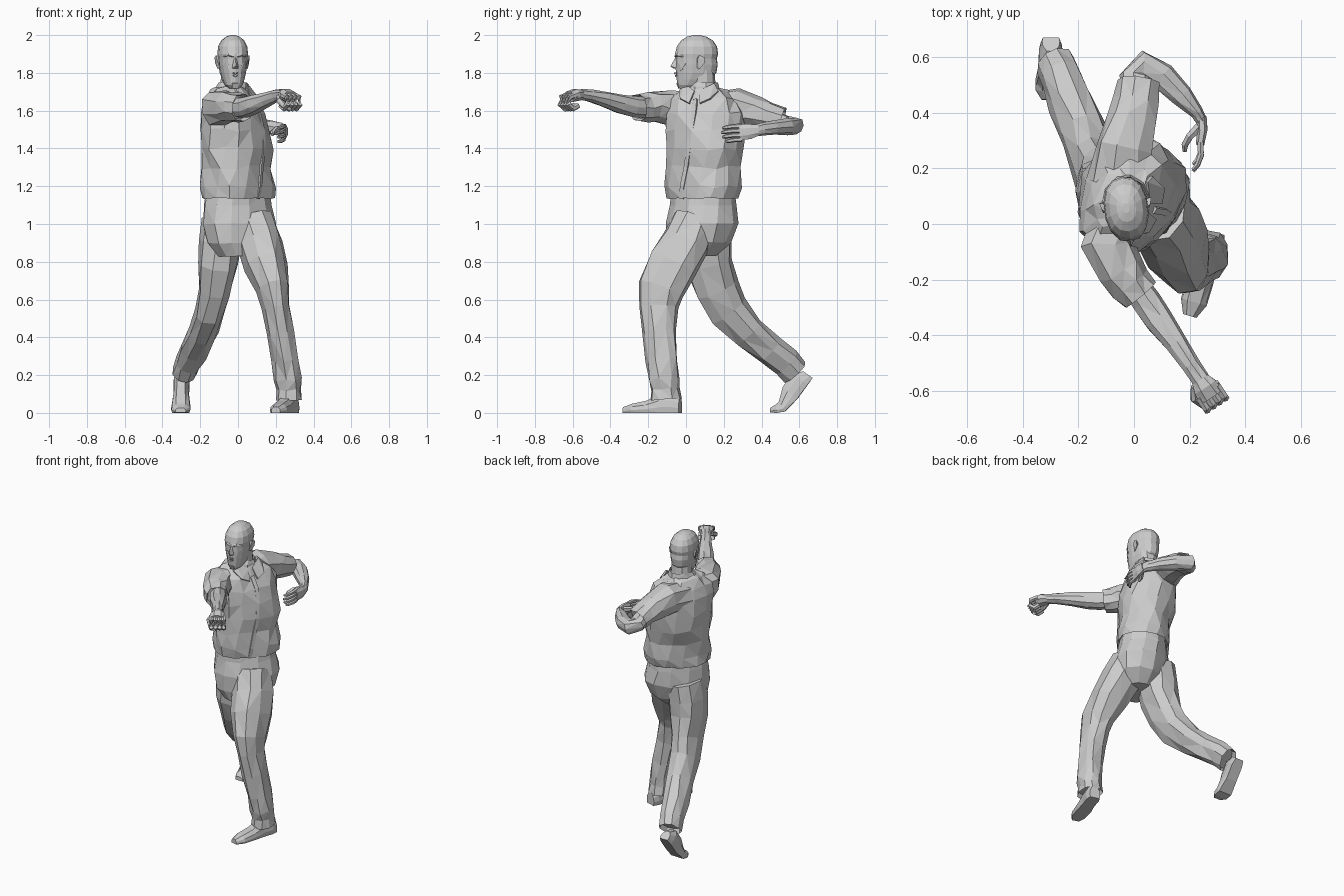
import bpy, bmesh, math, random
from mathutils import Vector as V
random.seed(4)


def mesh(name, bm):
    bmesh.ops.recalc_face_normals(bm, faces=bm.faces[:])
    me = bpy.data.meshes.new(name)
    bm.to_mesh(me)
    bm.free()
    ob = bpy.data.objects.new(name, me)
    bpy.context.collection.objects.link(ob)
    return ob


def loft(name, rings, jitter=0.0, hollow=None):
    """Skin closed rings; hollow = 0 or -1 recesses that end like an open hem."""
    bm = bmesh.new()
    rows = []
    for i, r in enumerate(rings):
        j = jitter if 0 < i < len(rings) - 1 else jitter * 0.4
        rows.append([bm.verts.new(p + V([random.uniform(-j, j) for _ in range(3)])) for p in r])
    n = len(rows[0])
    for a, b in zip(rows, rows[1:]):
        for k in range(n):
            bm.faces.new((a[k], a[(k + 1) % n], b[(k + 1) % n], b[k]))
    caps = [bm.faces.new(rows[0]), bm.faces.new(rows[-1])]
    bmesh.ops.recalc_face_normals(bm, faces=bm.faces[:])
    if hollow is not None:
        bmesh.ops.inset_region(bm, faces=[caps[hollow]], thickness=0.01, depth=-0.03)
    bmesh.ops.triangulate(bm, faces=bm.faces[:])
    return mesh(name, bm)


def ring(c, u, v, n, p=0.88):
    out = []
    for k in range(n):
        a = 2 * math.pi * (k + 0.5) / n
        x, y = math.cos(a), math.sin(a)
        out.append(c + u * math.copysign(abs(x) ** p, x) + v * math.copysign(abs(y) ** p, y))
    return out


def trunk(name, table, n=14, jitter=0.0, hollow=None):
    """Horizontal rings: (x, y, z, half width, half depth, yaw)."""
    rings = []
    for x, y, z, a, b, yaw in table:
        t = math.radians(yaw)
        u, v = V((math.cos(t), math.sin(t), 0)), V((-math.sin(t), math.cos(t), 0))
        rings.append(ring(V((x, y, z)), u * a, v * b, n))
    return loft(name, rings, jitter, hollow)


def limb(name, table, ref=(0, 0, 1), n=8, jitter=0.0, hollow=None):
    """Rings across a path: (x, y, z, half width, half height)."""
    pts = [V(r[:3]) for r in table]
    rings = []
    for i, r in enumerate(table):
        t = (pts[min(i + 1, len(pts) - 1)] - pts[max(i - 1, 0)]).normalized()
        u = t.cross(V(ref)).normalized()
        rings.append(ring(pts[i], u * r[3], u.cross(t) * r[4], n))
    return loft(name, rings, jitter, hollow)


def hull(name, pts):
    bm = bmesh.new()
    for p in pts:
        bm.verts.new(p)
    bmesh.ops.convex_hull(bm, input=bm.verts[:])
    return mesh(name, bm)


def shoe(name, table):
    """Stations along the sole: (x, y, z, half width, height)."""
    pts = [V(r[:3]) for r in table]
    rings = []
    for i, r in enumerate(table):
        t = (pts[min(i + 1, len(pts) - 1)] - pts[max(i - 1, 0)]).normalized()
        s = t.cross(V((0, 0, 1))).normalized()
        up, w, h = s.cross(t), r[3], r[4]
        sec = [(-.9, 0), (.9, 0), (1, .3), (.9, .65), (.5, 1), (-.5, 1), (-.9, .65), (-1, .3)]
        rings.append([pts[i] + s * w * a + up * h * b for a, b in sec])
    loft(name, rings)


# Shirt body, twisted so the chest turns toward +x
SHIRT = [(0, .09, 1.135, .205, .16, 43), (0, .09, 1.2, .212, .165, 47), (-.005, .095, 1.3, .2, .165, 54),
         (-.01, .1, 1.4, .212, .175, 60), (-.02, .1, 1.5, .22, .172, 65), (-.03, .1, 1.59, .215, .155, 68),
         (-.04, .095, 1.66, .19, .125, 68), (-.04, .09, 1.705, .125, .095, 68), (-.035, .085, 1.725, .08, .075, 60)]
trunk("shirt_body", SHIRT, 14, .011, 0)

# Button strip down the shirt front
strip = []
for x, y, z, a, b, yaw in SHIRT[:7]:
    t = math.radians(yaw)
    strip.append((x + math.sin(t) * b * .97, y - math.cos(t) * b * .97, z, .016, .008))
limb("button_strip", strip, ref=(.85, -.5, 0), n=4)

# Sleeves
limb("right_sleeve", [(-.05, .03, 1.6, .1, .1), (-.095, -.08, 1.615, .098, .1), (-.045, -.17, 1.62, .086, .085),
                      (-.01, -.215, 1.618, .078, .078), (.025, -.255, 1.615, .074, .074)], n=9, jitter=.007, hollow=-1)
limb("left_sleeve", [(-.05, .15, 1.6, .12, .1), (-.035, .27, 1.615, .1, .1), (-.005, .37, 1.59, .088, .088),
                     (.01, .44, 1.572, .08, .074), (.018, .51, 1.55, .076, .066)], n=9, jitter=.007, hollow=-1)

# Collar: standing band and two pointed flaps
trunk("collar_band", [(-.035, .09, 1.68, .1, .09, 60), (-.032, .09, 1.725, .085, .08, 60),
                      (-.028, .095, 1.75, .074, .072, 60)], 10, .003, -1)
c, s, up = V((.94, -.34, 0)), V((.34, .94, 0)), V((0, 0, 1))
base = V((-.035, .09, 0))
for side, name in ((-1, "right_collar_flap"), (1, "left_collar_flap")):
    pts = []
    for f, w, z in ((.05, .085, 1.74), (.085, .015, 1.70), (.125, .03, 1.635), (.115, .085, 1.66), (.06, .11, 1.70)):
        q = base + c * f + s * side * w + up * z
        pts += [q, q + c * .01 + up * .006]
    hull(name, pts)

# Trousers: hips and two legs
trunk("trouser_hips", [(.01, .04, .83, .12, .11, 38), (.01, .065, .9, .185, .15, 38), (.008, .085, 1.0, .207, .165, 38),
                       (0, .09, 1.1, .19, .155, 41), (0, .09, 1.17, .18, .145, 43)], 12, .005)
limb("left_trouser_leg", [(.08, .05, 1.02, .11, .12), (.115, 0, .9, .122, .13), (.15, -.07, .78, .112, .135),
                          (.185, -.135, .655, .09, .125), (.2, -.145, .56, .078, .1), (.225, -.14, .43, .074, .092),
                          (.25, -.125, .28, .07, .085), (.263, -.113, .18, .072, .085), (.268, -.108, .125, .065, .075),
                          (.27, -.105, .07, .07, .085)],
     ref=(0, 1, 0), n=9, jitter=.007, hollow=-1)
limb("right_trouser_leg", [(-.08, .12, 1.02, .11, .12), (-.095, .11, .9, .115, .13), (-.105, .125, .78, .105, .125),
                           (-.125, .165, .65, .088, .118), (-.15, .225, .54, .08, .11), (-.185, .33, .43, .078, .092),
                           (-.23, .44, .335, .075, .082), (-.265, .525, .265, .07, .08), (-.285, .575, .215, .066, .078)],
     ref=(0, 1, 0), n=9, jitter=.007, hollow=-1)

# Shoes: front one flat, back one up on its toes
shoe("left_shoe", [(.292, -.03, 0, .035, .08), (.282, -.065, 0, .045, .1), (.262, -.13, 0, .043, .1),
                   (.237, -.2, 0, .05, .065), (.215, -.28, 0, .048, .048), (.2, -.33, 0, .025, .03)])
shoe("right_shoe", [(-.298, .67, .185, .032, .06), (-.298, .645, .15, .043, .1), (-.3, .59, .075, .042, .1),
                    (-.302, .525, .008, .052, .06), (-.303, .48, 0, .05, .045), (-.304, .445, .002, .028, .025)])

# Bare forearms
limb("right_forearm", [(-.01, -.2, 1.615, .05, .055), (.045, -.28, 1.62, .053, .058), (.09, -.345, 1.635, .052, .052),
                       (.15, -.43, 1.66, .042, .042), (.205, -.51, 1.68, .032, .032), (.24, -.56, 1.685, .034, .028)],
     n=9, jitter=.003)
limb("left_forearm", [(.01, .43, 1.56, .05, .05), (.005, .53, 1.53, .055, .045), (.03, .57, 1.52, .055, .045),
                      (.1, .53, 1.515, .052, .045), (.17, .46, 1.51, .04, .04), (.225, .4, 1.5, .026, .034),
                      (.242, .37, 1.495, .021, .032)], n=9, jitter=.003)

# Right hand: closed fist
d, s = V((.55, -.83, 0)).normalized(), V((.83, .55, 0)).normalized()
palm = V((.235, -.555, 1.683))
limb("right_palm", [(*palm, .034, .028), (*(palm + d * .035), .047, .034), (*(palm + d * .075 - up * .01), .052, .03)], n=8)
for i in range(4):
    o = palm + s * (-.039 + .026 * i)
    path = [(.055, 0), (.1, -.012), (.108, -.05), (.075, -.072), (.045, -.055)]
    limb("right_finger_%d" % (i + 1), [(*(o + d * f + up * z), .0145, .016) for f, z in path], ref=s.cross(up + d), n=6)
limb("right_thumb", [(*(palm + d * f + s * w + up * z), .016, .016) for f, w, z in
                     ((.015, -.03, -.01), (.05, -.055, -.03), (.085, -.04, -.06), (.09, -.01, -.075))], n=6)

# Left hand: loose and half open
limb("left_palm", [(.242, .385, 1.497, .02, .03), (.245, .34, 1.49, .02, .042), (.237, .285, 1.485, .016, .046)], n=8)
for i in range(4):
    z = 1.52 - .024 * i
    k = (.95, 1.0, .95, .75)[i]
    limb("left_finger_%d" % (i + 1), [(.238, .295, z, .012, .013), (.24, .29 - .045 * k, z - .003, .012, .012),
                                      (.228, .29 - .08 * k, z - .008, .01, .011),
                                      (.212, .29 - .1 * k, z - .012, .007, .008)], n=6)
limb("left_thumb", [(.235, .35, 1.505, .018, .018), (.2, .315, 1.5, .015, .016), (.183, .285, 1.485, .013, .014),
                    (.182, .262, 1.472, .008, .009)], n=6)

# Neck and head (the head turns a little toward +x)
YAW = 7
limb("neck", [(-.035, .1, 1.66, .075, .075), (-.03, .09, 1.74, .066, .066), (-.027, .085, 1.82, .062, .066)],
     ref=(0, 1, 0), n=10)
HEAD = [(-.02, .012, 1.718, .03, .05), (-.023, .018, 1.735, .046, .065), (-.025, .04, 1.765, .058, .09),
        (-.027, .054, 1.8, .068, .108), (-.028, .056, 1.845, .075, .113), (-.028, .054, 1.875, .077, .11),
        (-.028, .056, 1.9, .08, .115), (-.028, .058, 1.94, .076, .107), (-.028, .058, 1.972, .06, .085),
        (-.028, .057, 1.992, .035, .05), (-.028, .057, 2.0, .012, .018)]
trunk("head", [r + (YAW,) for r in HEAD], 14)


def face(x, y, z):
    t = math.radians(YAW)
    return V((-.027 + x * math.cos(t) - y * math.sin(t), .05 + x * math.sin(t) + y * math.cos(t), z))


# Nose, lips and chin
hull("nose", [face(*p) for p in ((0, -.105, 1.885), (-.008, -.1, 1.88), (.008, -.1, 1.88), (0, -.133, 1.836),
                                 (-.017, -.105, 1.825), (.017, -.105, 1.825), (0, -.118, 1.822))])
for name, z, w, f in (("upper_lip", 1.797, .027, .112), ("lower_lip", 1.784, .022, .109)):
    hull(name, [face(*p) for p in ((-w, -.08, z), (w, -.08, z), (-.009, -f, z + .005), (.009, -f, z + .005),
                                   (0, -f - .001, z - .005))])
hull("chin", [face(*p) for p in ((-.025, -.07, 1.755), (.025, -.07, 1.755), (-.014, -.1, 1.745), (.014, -.1, 1.745),
                                 (-.015, -.09, 1.718), (.015, -.09, 1.718), (0, -.03, 1.715))])

# Brows, cheeks and ears on both sides
for m, side in ((-1, "right"), (1, "left")):
    hull(side + "_brow", [face(m * x, y, z) for x, y, z in (
        (.006, -.112, 1.885), (.006, -.108, 1.899), (.035, -.106, 1.893), (.035, -.1, 1.905),
        (.062, -.075, 1.885), (.06, -.06, 1.897), (.03, -.08, 1.88))])
    hull(side + "_cheek", [face(m * x, y, z) for x, y, z in (
        (.02, -.103, 1.84), (.045, -.093, 1.852), (.066, -.06, 1.85), (.05, -.08, 1.815), (.028, -.098, 1.8),
        (.04, -.04, 1.83))])
    hull(side + "_ear", [face(m * x, y, z) for x, y, z in (
        (.07, .0, 1.885), (.088, .012, 1.893), (.094, .036, 1.883), (.09, .036, 1.85), (.08, .012, 1.82),
        (.07, .0, 1.825), (.07, .03, 1.87), (.084, .0, 1.87))])
